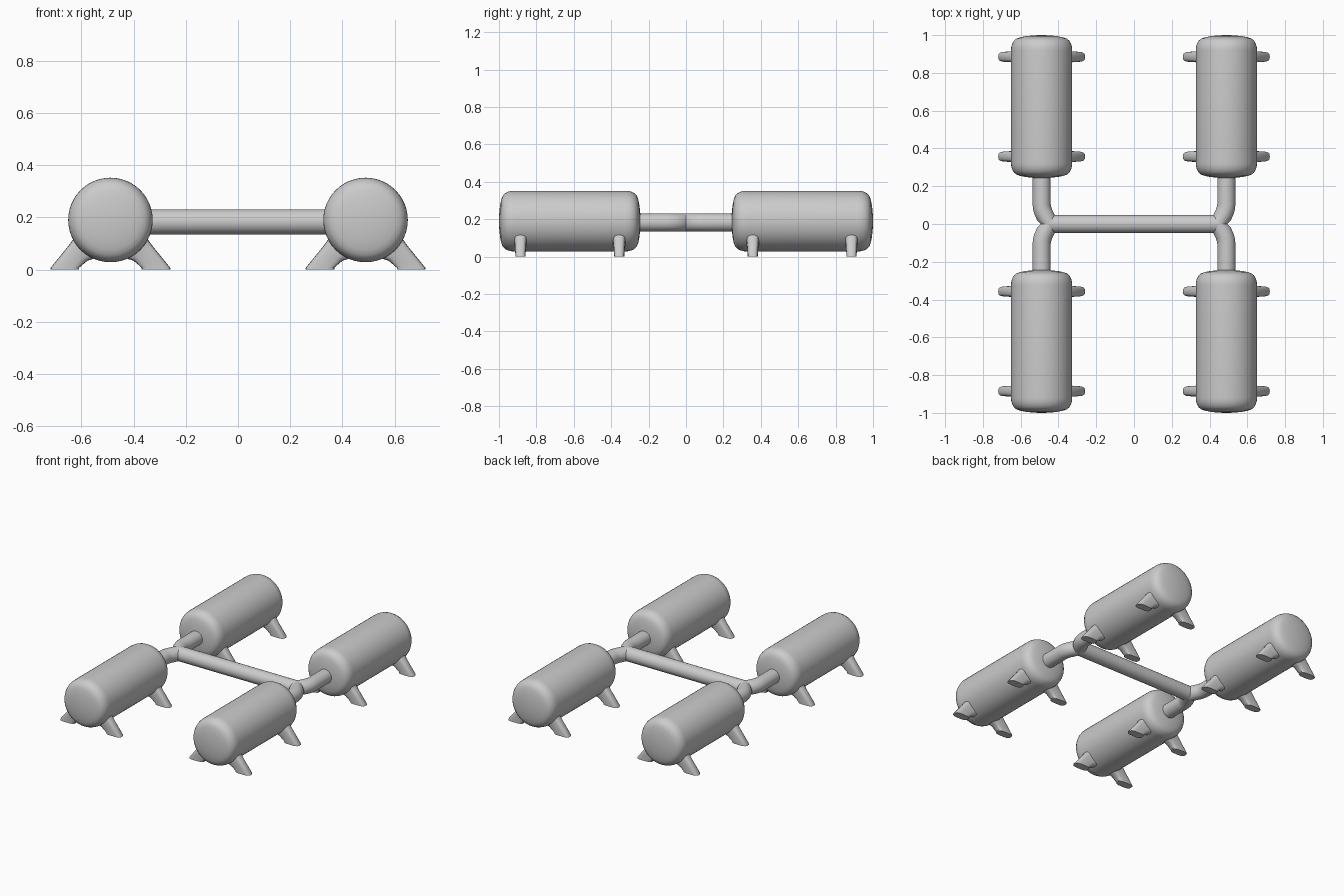
import bpy, bmesh, math
from mathutils import Vector

if "Cube" in bpy.data.objects:
    bpy.data.objects.remove(bpy.data.objects["Cube"])

grey = bpy.data.materials.new("light_grey")
grey.diffuse_color = (0.6, 0.6, 0.6, 1)
grey.use_nodes = True
grey.node_tree.nodes["Principled BSDF"].inputs["Base Color"].default_value = grey.diffuse_color

TX, TZ, TR = 0.489, 0.19, 0.162   # tank axis position and radius
PZ, PR = 0.183, 0.048             # pipe height and radius


def loft(name, rings, angle=40):
    """Skin a list of closed rings and cap both ends."""
    bm = bmesh.new()
    rows = [[bm.verts.new(p) for p in ring] for ring in rings]
    n = len(rows[0])
    for a, b in zip(rows, rows[1:]):
        for i in range(n):
            j = (i + 1) % n
            bm.faces.new((a[i], a[j], b[j], b[i]))
    bm.faces.new(rows[0])
    bm.faces.new(rows[-1])
    bmesh.ops.recalc_face_normals(bm, faces=bm.faces)
    me = bpy.data.meshes.new(name)
    bm.to_mesh(me)
    bm.free()
    for p in me.polygons:
        p.use_smooth = True
    me.set_sharp_from_angle(angle=math.radians(angle))
    me.materials.append(grey)
    ob = bpy.data.objects.new(name, me)
    bpy.context.collection.objects.link(ob)
    return ob


def circle(centre, normal, r, n=32):
    """Circle around a horizontal normal."""
    nrm = Vector(normal).normalized()
    up = Vector((0, 0, 1))
    side = up.cross(nrm)
    return [Vector(centre) + r * (math.cos(t) * side + math.sin(t) * up)
            for t in (2 * math.pi * i / n for i in range(n))]


def foot(name, sx, side, cy):
    """Splayed foot: (outer x,z), (inner x,z), half width per section."""
    sections = [((0.125, 0.150), (0.040, 0.055), 0.039),
                ((0.143, 0.116), (0.068, 0.040), 0.034),
                ((0.160, 0.092), (0.088, 0.034), 0.031),
                ((0.229, 0.007), (0.120, 0.007), 0.027),
                ((0.230, 0.000), (0.120, 0.000), 0.027)]
    rings = []
    for (ox, oz), (ix, iz), w in sections:
        ring = []
        for k in range(20):
            t = 2 * math.pi * k / 20
            c = math.copysign(abs(math.cos(t)) ** 0.6, math.cos(t))
            s = math.copysign(abs(math.sin(t)) ** 0.6, math.sin(t))
            x = (ox + ix) / 2 + (ox - ix) / 2 * c
            z = (oz + iz) / 2 + (oz - iz) / 2 * c
            ring.append((sx * TX + side * x, cy + w * s, z))
        rings.append(ring)
    loft(name, rings)


# rounded tank end: (distance from the end, radius)
END = [(0.0, 0.012), (0.002, 0.05), (0.006, 0.085), (0.012, 0.115),
       (0.019, 0.134), (0.030, 0.147), (0.046, 0.156), (0.064, 0.161), (0.08, TR)]
Y0, Y1 = 0.243, 1.0
profile = [(Y0 + d, r) for d, r in END] + [(Y1 - d, r) for d, r in reversed(END)]

for sx in (-1, 1):
    for sy in (-1, 1):
        tag = ("left" if sx < 0 else "right") + ("_front" if sy < 0 else "_back")
        # tank
        loft("tank_" + tag, [circle((sx * TX, sy * y, TZ), (0, 1, 0), r, 48)
                             for y, r in profile])
        # bent branch pipe running from the tank to the cross pipe
        path = [(TX, 0.27), (TX, 0.105), (0.487, 0.085), (0.480, 0.063),
                (0.468, 0.038), (0.447, 0.0)]
        rings = []
        for i, (x, y) in enumerate(path):
            a, b = path[max(i - 1, 0)], path[min(i + 1, len(path) - 1)]
            nrm = (sx * (b[0] - a[0]), sy * (b[1] - a[1]), 0)
            if i == len(path) - 1:
                nrm = (0, -sy, 0)
            rings.append(circle((sx * x, sy * y, PZ), nrm, PR))
        loft("branch_pipe_" + tag, rings)
        # four feet per tank
        for cy in (0.357, 0.885):
            for side in (-1, 1):
                foot("foot_" + tag, sx, side, sy * cy)

# cross pipe
loft("cross_pipe", [circle((x, 0, PZ), (1, 0, 0), PR) for x in (-0.45, 0.45)])
